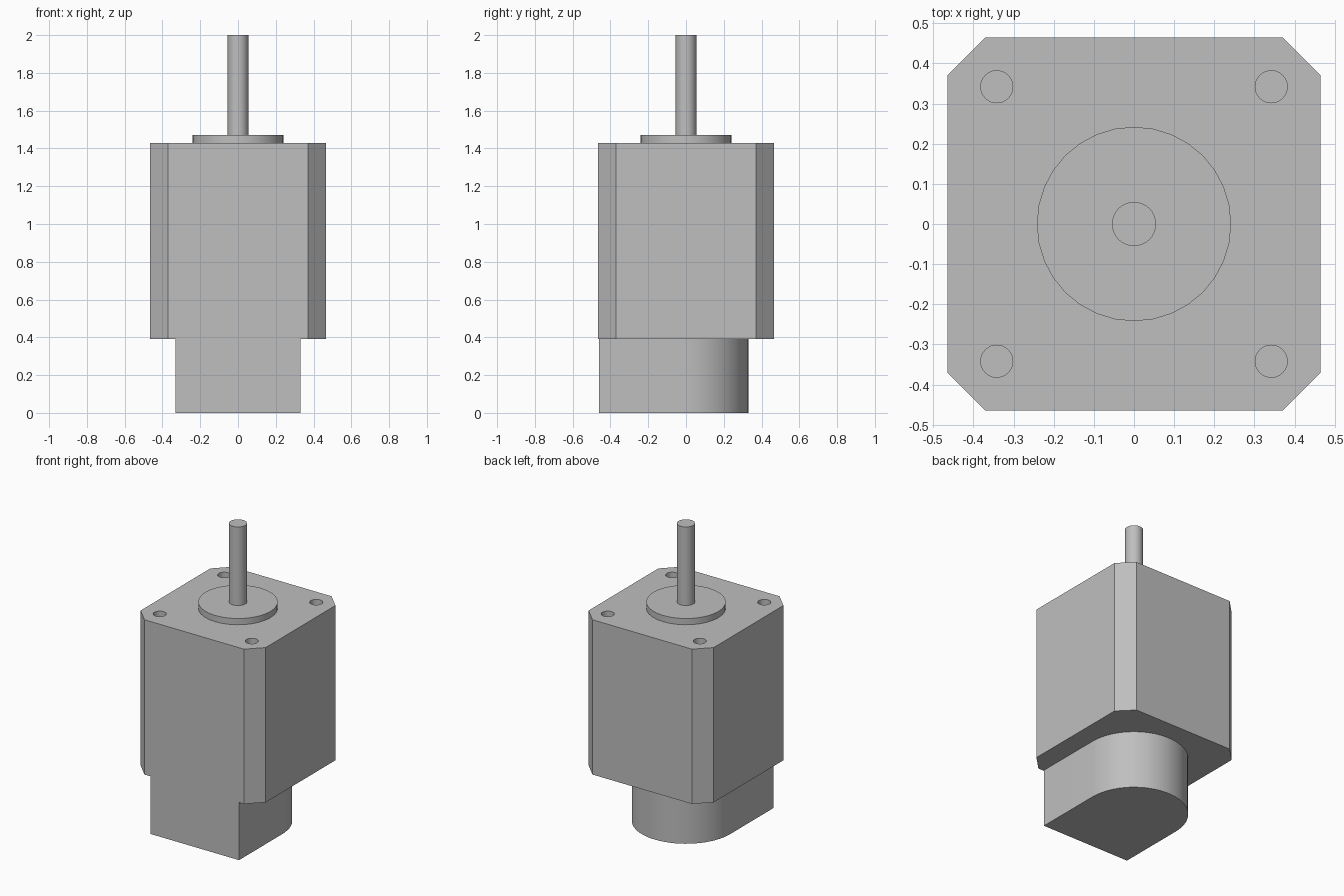
import bpy, bmesh, math

cube = bpy.data.objects.get("Cube")
if cube:
    bpy.data.objects.remove(cube, do_unlink=True)

steel = bpy.data.materials.new("grey_metal")
steel.use_nodes = True
GREY = (0.52, 0.52, 0.52, 1)
steel.diffuse_color = GREY
steel.node_tree.nodes["Principled BSDF"].inputs["Base Color"].default_value = GREY


def arc(radius, start=0, sweep=360, steps=32):
    """Points along a circle; an open arc includes its end point."""
    count = steps if sweep == 360 else steps + 1
    angles = [math.radians(start + sweep * i / steps) for i in range(count)]
    return [(radius * math.cos(a), radius * math.sin(a)) for a in angles]


def prism(name, outline, bottom, top, at=(0, 0)):
    """Extrude a counter-clockwise outline from bottom to top."""
    bm = bmesh.new()
    face = bm.faces.new([bm.verts.new((x + at[0], y + at[1], bottom)) for x, y in outline])
    extruded = bmesh.ops.extrude_face_region(bm, geom=[face], use_keep_orig=True)
    new_verts = [v for v in extruded["geom"] if isinstance(v, bmesh.types.BMVert)]
    bmesh.ops.translate(bm, verts=new_verts, vec=(0, 0, top - bottom))
    bmesh.ops.recalc_face_normals(bm, faces=bm.faces)
    mesh = bpy.data.meshes.new(name)
    bm.to_mesh(mesh)
    bm.free()
    mesh.materials.append(steel)
    obj = bpy.data.objects.new(name, mesh)
    bpy.context.collection.objects.link(obj)
    return obj


def smooth(obj):
    bpy.ops.object.select_all(action="DESELECT")
    obj.select_set(True)
    bpy.context.view_layer.objects.active = obj
    bpy.ops.object.shade_smooth_by_angle(angle=math.radians(30))


# Square motor body with chamfered corners
S, C = 0.465, 0.37
corners = [(S, -C), (S, C), (C, S), (-C, S), (-S, C), (-S, -C), (-C, -S), (C, -S)]
body = prism("motor_body", corners, 0.39, 1.43)

# Blind mounting holes in the top face
for sx in (-1, 1):
    for sy in (-1, 1):
        cutter = prism("hole_cutter", arc(0.04), 1.33, 1.5, (sx * 0.342, sy * 0.342))
        cutter.hide_render = True
        cutter.hide_set(True)
        cut = body.modifiers.new("mounting_hole", "BOOLEAN")
        cut.operation = "DIFFERENCE"
        cut.solver = "EXACT"
        cut.object = cutter
smooth(body)

# Rear housing: flat at the front, half round at the back
R = 0.33
smooth(prism("rear_housing", [(-R, -0.46), (R, -0.46)] + arc(R, 0, 180), 0, 0.39))

# Pilot boss and output shaft
smooth(prism("pilot_boss", arc(0.242), 1.43, 1.472))
smooth(prism("output_shaft", arc(0.055), 1.472, 2.0))
